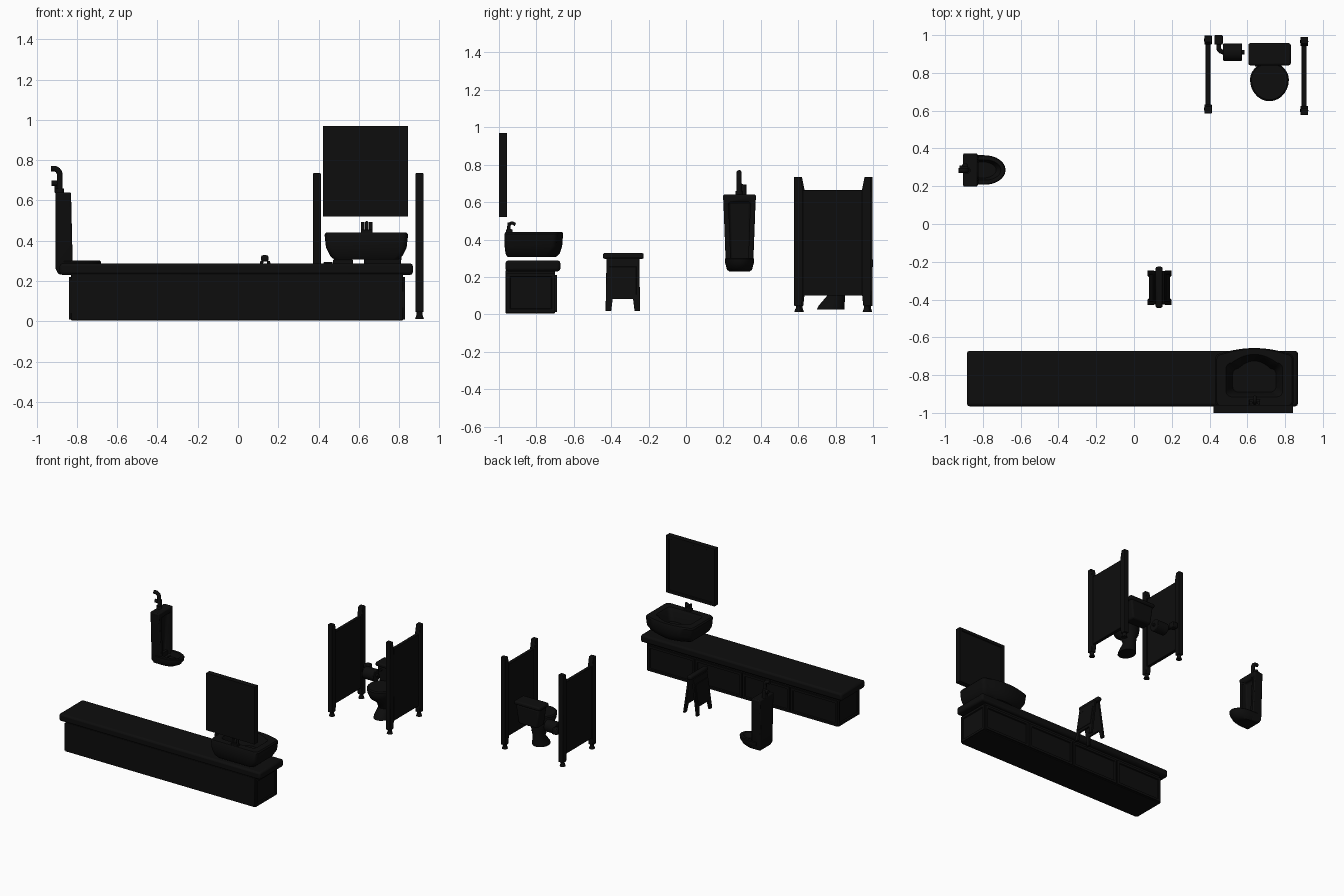
import bpy, bmesh, math
from mathutils import Vector

if "Cube" in bpy.data.objects:
    bpy.data.objects.remove(bpy.data.objects["Cube"])

dark = bpy.data.materials.new("dark")
dark.diffuse_color = (0.004, 0.004, 0.004, 1)
dark.use_nodes = True
dark.node_tree.nodes["Principled BSDF"].inputs["Base Color"].default_value = dark.diffuse_color


def finish(name, bm, bevel=0.0, segs=2):
    bmesh.ops.recalc_face_normals(bm, faces=bm.faces)
    me = bpy.data.meshes.new(name)
    bm.to_mesh(me)
    bm.free()
    ob = bpy.data.objects.new(name, me)
    bpy.context.collection.objects.link(ob)
    me.materials.append(dark)
    if bevel:
        m = ob.modifiers.new("bevel", 'BEVEL')
        m.width, m.segments = bevel, segs
        m.limit_method = 'ANGLE'
    bpy.ops.object.select_all(action='DESELECT')
    ob.select_set(True)
    bpy.context.view_layer.objects.active = ob
    bpy.ops.object.shade_smooth_by_angle(angle=math.radians(35))
    return ob


def loft(name, rings, bevel=0.0):
    """Skin a list of equal-length rings and cap both ends."""
    bm = bmesh.new()
    vs = [[bm.verts.new(p) for p in r] for r in rings]
    n = len(vs[0])
    for a, b in zip(vs, vs[1:]):
        for i in range(n):
            bm.faces.new((a[i], a[(i + 1) % n], b[(i + 1) % n], b[i]))
    bm.faces.new(vs[0])
    bm.faces.new(vs[-1])
    return finish(name, bm, bevel)


def rect(x0, x1, y0, y1, z):
    return [(x0, y0, z), (x1, y0, z), (x1, y1, z), (x0, y1, z)]


def box(name, x0, x1, y0, y1, z0, z1, bevel=0.0):
    return loft(name, [rect(x0, x1, y0, y1, z0), rect(x0, x1, y0, y1, z1)], bevel)


def panel(name, x0, x1, y0, y1, z0, z1, facing, rim=0.025, depth=0.008):
    """Box whose face along 'facing' has a sunken field."""
    bm = bmesh.new()
    lo, hi = [[bm.verts.new(p) for p in rect(x0, x1, y0, y1, z)] for z in (z0, z1)]
    for i in range(4):
        j = (i + 1) % 4
        bm.faces.new((lo[i], lo[j], hi[j], hi[i]))
    bm.faces.new(lo[::-1])
    bm.faces.new(hi)
    bm.normal_update()
    f = [f for f in bm.faces if f.normal.dot(Vector(facing)) > 0.9]
    bmesh.ops.inset_region(bm, faces=f, thickness=rim)
    bmesh.ops.inset_region(bm, faces=f, thickness=0.005, depth=-depth)
    return finish(name, bm)


def rod(name, a, b, r, r2=None, n=20, bevel=0.0):
    a, b = Vector(a), Vector(b)
    q = (b - a).to_track_quat('Z', 'Y')
    ring = lambda c, s: [c + q @ Vector((s * math.cos(t), s * math.sin(t), 0))
                         for t in (2 * math.pi * i / n for i in range(n))]
    return loft(name, [ring(a, r), ring(b, r2 or r)], bevel)


def tube(name, pts, r):
    cu = bpy.data.curves.new(name, 'CURVE')
    cu.dimensions, cu.bevel_depth, cu.bevel_resolution, cu.use_fill_caps = '3D', r, 3, True
    sp = cu.splines.new('BEZIER')
    sp.bezier_points.add(len(pts) - 1)
    for p, co in zip(sp.bezier_points, pts):
        p.co = co
        p.handle_left_type = p.handle_right_type = 'AUTO'
    cu.materials.append(dark)
    ob = bpy.data.objects.new(name, cu)
    bpy.context.collection.objects.link(ob)


# Counter: cabinet, doors, end panels, worktop
box("cabinet", -0.83, 0.82, -0.965, -0.70, 0.005, 0.235, 0.004)
for i in range(4):
    x = -0.835 + i * 0.415
    panel(f"cabinet_door_{i}", x + 0.005, x + 0.41, -0.705, -0.69, 0.012, 0.21, (0, 1, 0))
panel("cabinet_end_right", 0.815, 0.83, -0.96, -0.70, 0.01, 0.22, (1, 0, 0))
panel("cabinet_end_left", -0.84, -0.825, -0.96, -0.70, 0.01, 0.22, (-1, 0, 0))
box("worktop", -0.885, 0.868, -0.965, -0.672, 0.23, 0.288, 0.014)

# Mirror
panel("mirror", 0.422, 0.843, -1.0, -0.957, 0.52, 0.97, (0, 1, 0), 0.03, 0.006)


# Basin with bowed front and sunken bowl
def basin_ring(hw, back, side, front, z, r):
    c = 0.637
    pts = []
    for cx, cy, a0 in ((c - hw + r, back + r, 180), (c + hw - r, back + r, 270), (c + hw - r, side - r, 0)):
        pts += [(cx + r * math.cos(math.radians(a0 + k * 22.5)),
                 cy + r * math.sin(math.radians(a0 + k * 22.5)), z) for k in range(5)]
    for k in range(1, 12):
        t = 1 - k / 6
        pts.append((c + t * (hw - r), side + (front - side) * (1 - t * t), z))
    pts += [(c - hw + r + r * math.cos(math.radians(90 + k * 22.5)),
             side - r + r * math.sin(math.radians(90 + k * 22.5)), z) for k in range(5)]
    return pts


loft("basin", [basin_ring(*a) for a in (
    (0.160, -0.955, -0.73, -0.695, 0.307, 0.03), (0.180, -0.965, -0.71, -0.675, 0.325, 0.03),
    (0.200, -0.97, -0.69, -0.662, 0.365, 0.03), (0.2075, -0.97, -0.685, -0.657, 0.43, 0.03),
    (0.200, -0.965, -0.69, -0.662, 0.44, 0.03), (0.150, -0.915, -0.735, -0.69, 0.44, 0.03),
    (0.140, -0.905, -0.745, -0.70, 0.425, 0.03), (0.115, -0.89, -0.765, -0.725, 0.345, 0.03))])
box("tap_base", 0.61, 0.668, -0.962, -0.928, 0.435, 0.455, 0.004)
tube("tap_spout", [(0.639, -0.948, 0.445), (0.639, -0.946, 0.475), (0.639, -0.932, 0.488), (0.639, -0.912, 0.480)], 0.009)
for x in (0.619, 0.659):
    rod("tap_handle", (x, -0.946, 0.45), (x, -0.946, 0.492), 0.009)


# Toilet
def egg(cy, rx, front, back, z, cx=0.717, n=28):
    return [(cx + rx * math.cos(t), cy + (back if math.sin(t) > 0 else front) * math.sin(t), z)
            for t in (2 * math.pi * i / n for i in range(n))]


loft("toilet_bowl", [egg(*a) for a in (
    (0.775, 0.062, 0.075, 0.072, 0.027), (0.78, 0.060, 0.072, 0.068, 0.045),
    (0.805, 0.046, 0.05, 0.045, 0.10), (0.80, 0.055, 0.07, 0.055, 0.15),
    (0.775, 0.085, 0.10, 0.085, 0.19), (0.765, 0.10, 0.112, 0.095, 0.235),
    (0.765, 0.10, 0.112, 0.095, 0.25))])
loft("toilet_lid", [egg(*a) for a in (
    (0.765, 0.103, 0.115, 0.09, 0.25), (0.765, 0.103, 0.115, 0.09, 0.266),
    (0.765, 0.095, 0.107, 0.085, 0.274))])
loft("toilet_tank", [rect(0.635, 0.80, 0.855, 0.945, 0.225), rect(0.615, 0.82, 0.848, 0.95, 0.375)], 0.012)
box("toilet_tank_lid", 0.605, 0.83, 0.84, 0.957, 0.372, 0.402, 0.01)
rod("flush_lever", (0.65, 0.85, 0.35), (0.65, 0.835, 0.35), 0.01)

# Paper roll on its wall bracket
box("paper_bracket", 0.425, 0.47, 0.95, 1.0, 0.25, 0.295, 0.006)
tube("paper_arm", [(0.45, 0.955, 0.27), (0.45, 0.925, 0.27), (0.47, 0.91, 0.265), (0.585, 0.91, 0.262)], 0.012)
rod("paper_roll", (0.472, 0.91, 0.26), (0.572, 0.91, 0.26), 0.046, bevel=0.004, n=28)

# Stall partitions with posts and feet
for x, dy in ((0.392, 0.004), (0.901, -0.004)):
    box("partition", x - 0.013, x + 0.013, 0.595 + dy, 0.975 + dy, 0.10, 0.665, 0.003)
    for y, s in ((0.581 + dy, 1), (0.994 + dy, -1)):
        # post outline tapers toward its top and foot
        prof = [(0, 0.045), (0, 0.735), (0.035, 0.735), (0.048, 0.67), (0.048, 0.10), (0.042, 0.045)]
        loft("partition_post", [[(px, y + s * a, z) for a, z in prof] for px in (x - 0.02, x + 0.02)], 0.004)
        c = y + s * 0.024
        rod("post_foot", (x, c, 0.012), (x, c, 0.03), 0.022, 0.016)
        rod("post_leg", (x, c, 0.025), (x, c, 0.06), 0.014)

# Urinal: tapered back with recess, projecting rounded bowl
Y = 0.286
back = loft("urinal_back", [rect(-0.89, -0.815, Y - 0.065, Y + 0.065, 0.232),
                            rect(-0.905, -0.82, Y - 0.073, Y + 0.073, 0.26),
                            rect(-0.905, -0.828, Y - 0.086, Y + 0.086, 0.60),
                            rect(-0.905, -0.828, Y - 0.089, Y + 0.089, 0.64)], 0.008)
cut = loft("recess_cutter", [rect(-0.87, -0.75, Y - 0.046, Y + 0.046, 0.27),
                             rect(-0.87, -0.75, Y - 0.058, Y + 0.058, 0.60)], 0.01)
cut.hide_render = True
cut.hide_set(True)
m = back.modifiers.new("recess", 'BOOLEAN')
m.object, m.operation = cut, 'DIFFERENCE'


def tongue(x0, x1, hw, z):
    xm = x0 + (x1 - x0) * 0.4
    return [(x0, Y - hw, z)] + [(xm + (x1 - xm) * math.cos(t), Y + hw * math.sin(t), z)
            for t in (-math.pi / 2 + math.pi * i / 16 for i in range(17))] + [(x0, Y + hw, z)]


loft("urinal_bowl", [tongue(*a) for a in (
    (-0.86, -0.735, 0.055, 0.23), (-0.865, -0.705, 0.068, 0.245), (-0.865, -0.682, 0.077, 0.275),
    (-0.865, -0.68, 0.078, 0.295), (-0.865, -0.685, 0.074, 0.301), (-0.845, -0.705, 0.054, 0.301),
    (-0.84, -0.73, 0.042, 0.262))])
tube("flush_pipe", [(-0.885, 0.284, 0.63), (-0.885, 0.284, 0.71), (-0.889, 0.284, 0.742),
                    (-0.905, 0.284, 0.756), (-0.928, 0.284, 0.757)], 0.014)
rod("flush_collar", (-0.885, 0.284, 0.635), (-0.885, 0.284, 0.66), 0.02)
rod("flush_valve", (-0.895, 0.308, 0.635), (-0.895, 0.308, 0.695), 0.015, bevel=0.004)
rod("flush_button", (-0.925, 0.295, 0.685), (-0.88, 0.295, 0.685), 0.014)

# Folding floor sign: two splayed boards with legs
outline = [(-0.43, 0.018), (-0.40, 0.018), (-0.392, 0.082), (-0.283, 0.082), (-0.275, 0.018),
           (-0.245, 0.018), (-0.25, 0.30), (-0.425, 0.30)]
field = [(-0.41, 0.105), (-0.265, 0.105), (-0.265, 0.255), (-0.41, 0.255)]
for s in (-1, 1):
    def slab(name, prof, d0, d1):
        lean = lambda z: 0.045 - 0.14 * z
        loft(name, [[(0.135 + s * (lean(z) + d), y, z) for y, z in prof] for d in (d0, d1)], 0.002)
    slab("sign_board", outline, 0.005, 0.021)
    slab("sign_field", field, 0.018, 0.025)
box("sign_handle", 0.114, 0.152, -0.444, -0.226, 0.296, 0.328, 0.01)
